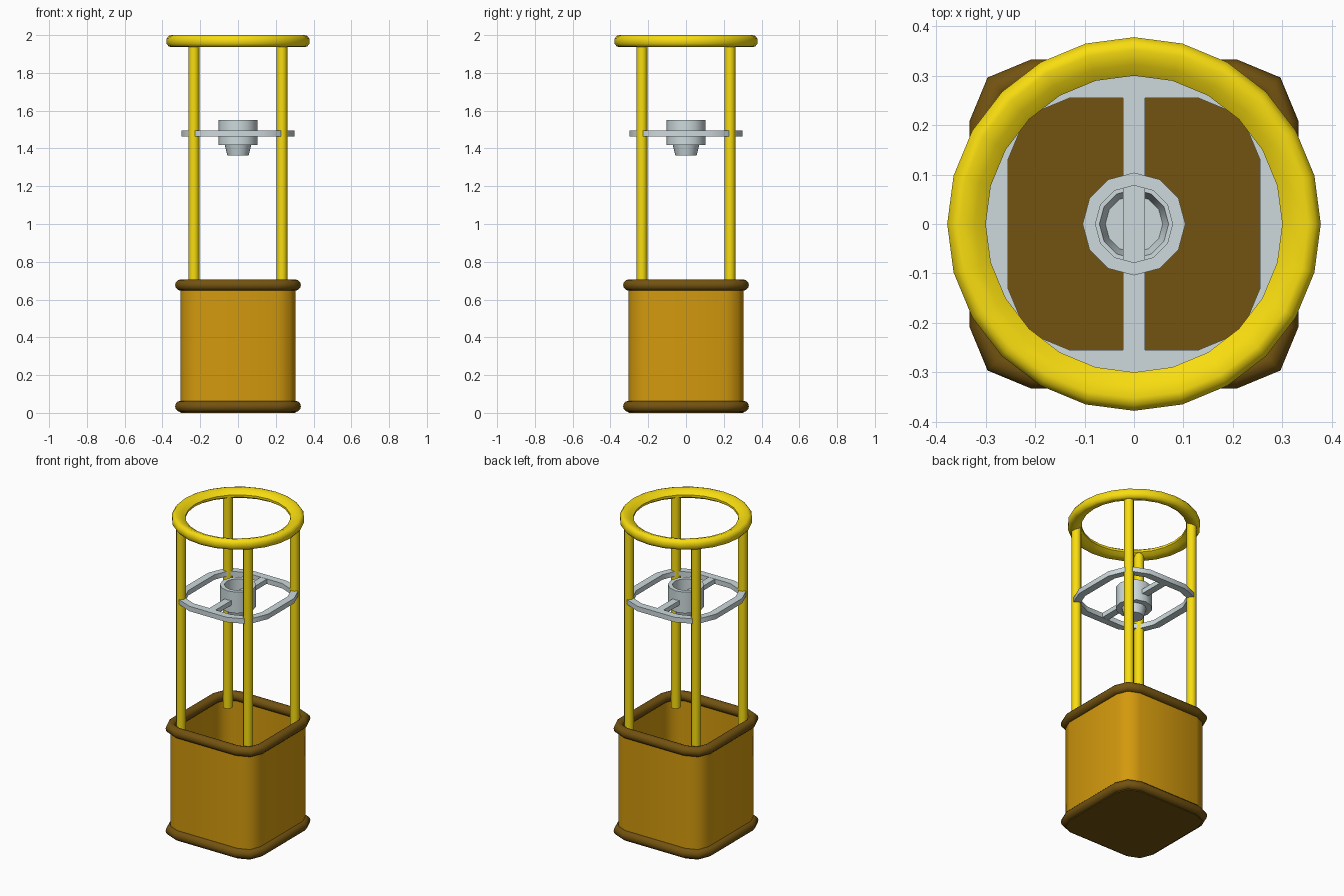
import bpy, bmesh, math

if "Cube" in bpy.data.objects:
    bpy.data.objects.remove(bpy.data.objects["Cube"])


def material(name, rgb):
    m = bpy.data.materials.new(name)
    m.diffuse_color = (*rgb, 1)
    m.use_nodes = True
    m.node_tree.nodes["Principled BSDF"].inputs["Base Color"].default_value = m.diffuse_color
    return m


YELLOW = material("yellow", (0.94, 0.72, 0.005))
WICKER = material("wicker", (0.65, 0.32, 0.004))
BROWN = material("dark_brown", (0.17, 0.085, 0.005))
METAL = material("metal", (0.61, 0.70, 0.72))


def rounded_square(half, fillet, z):
    """Square outline with two-segment rounded corners."""
    c = half - fillet
    pts = []
    for k, (sx, sy) in enumerate([(1, 1), (-1, 1), (-1, -1), (1, -1)]):
        for s in range(3):
            a = math.radians(90 * k + 45 * s)
            pts.append((sx * c + fillet * math.cos(a), sy * c + fillet * math.sin(a), z))
    return pts


def circle(r, z, n, x=0, y=0):
    return [(x + r * math.cos(2 * math.pi * i / n), y + r * math.sin(2 * math.pi * i / n), z)
            for i in range(n)]


def loft(name, loops, mat, closed=False):
    """Skin a stack of outlines; closed joins last to first, else both ends are capped."""
    bm = bmesh.new()
    rings = [[bm.verts.new(p) for p in loop] for loop in loops]
    n = len(rings[0])
    pairs = list(zip(rings, rings[1:])) + ([(rings[-1], rings[0])] if closed else [])
    for a, b in pairs:
        for i in range(n):
            j = (i + 1) % n
            bm.faces.new((a[i], a[j], b[j], b[i]))
    if not closed:
        bm.faces.new(rings[0][::-1])
        bm.faces.new(rings[-1])
    bmesh.ops.recalc_face_normals(bm, faces=bm.faces)
    me = bpy.data.meshes.new(name)
    bm.to_mesh(me)
    bm.free()
    me.shade_smooth()
    me.set_sharp_from_angle(angle=math.radians(50))
    me.materials.append(mat)
    ob = bpy.data.objects.new(name, me)
    bpy.context.collection.objects.link(ob)
    return ob


def section(n=12):
    return [(math.cos(2 * math.pi * i / n), math.sin(2 * math.pi * i / n)) for i in range(n)]


# Basket: walls, floor and two padded rims
HALF, FILLET = 0.305, 0.095
loft("basket_wall", [rounded_square(HALF, FILLET, 0.02), rounded_square(HALF, FILLET, 0.68),
                     rounded_square(HALF - 0.01, FILLET - 0.01, 0.68),
                     rounded_square(HALF - 0.01, FILLET - 0.01, 0.02)], WICKER, closed=True)
loft("basket_floor", [rounded_square(HALF, FILLET, 0.0),
                      rounded_square(HALF, FILLET, 0.03)], BROWN)
for name, z in (("bottom_rim", 0.034), ("top_rim", 0.677)):
    loft(name, [rounded_square(0.303 + 0.03 * c, FILLET + 0.03 * c, z + 0.03 * s)
                for c, s in section()], BROWN, closed=True)

# Four upright poles
for sx, sy, name in ((-1, -1, "front_left"), (1, -1, "front_right"),
                     (-1, 1, "back_left"), (1, 1, "back_right")):
    loft(name + "_pole", [circle(0.028, z, 12, sx * 0.233, sy * 0.233) for z in (0.63, 1.965)], YELLOW)

# Hoop on top: fuller outside, tapering towards the inside
half_section = [(0.378, 0.013), (0.367, 0.028), (0.352, 0.032), (0.322, 0.022), (0.300, 0.007)]
hoop = half_section + [(r, -h) for r, h in reversed(half_section)]
loft("top_hoop", [circle(r, 1.968 + h, 24) for r, h in hoop], YELLOW, closed=True)

# Burner support frame with a crossbar
Z0, Z1 = 1.463, 1.494
loft("burner_frame", [rounded_square(h, f, z) for h, f, z in
                      ((0.30, 0.17, Z0), (0.30, 0.17, Z1), (0.255, 0.125, Z1), (0.255, 0.125, Z0))],
     METAL, closed=True)
loft("crossbar", [[(-0.022, -0.27, z), (0.022, -0.27, z), (0.022, 0.27, z), (-0.022, 0.27, z)]
                  for z in (Z0 + 0.001, Z1 - 0.001)], METAL)

# Burner cup: hollow drum over a tapered base
profile = [(0.056, 1.363), (0.070, 1.417), (0.104, 1.417), (0.104, 1.55), (0.078, 1.55),
           (0.078, 1.425), (0.070, 1.425), (0.058, 1.375)]
loft("burner", [circle(r, z, 12) for r, z in profile], METAL)
